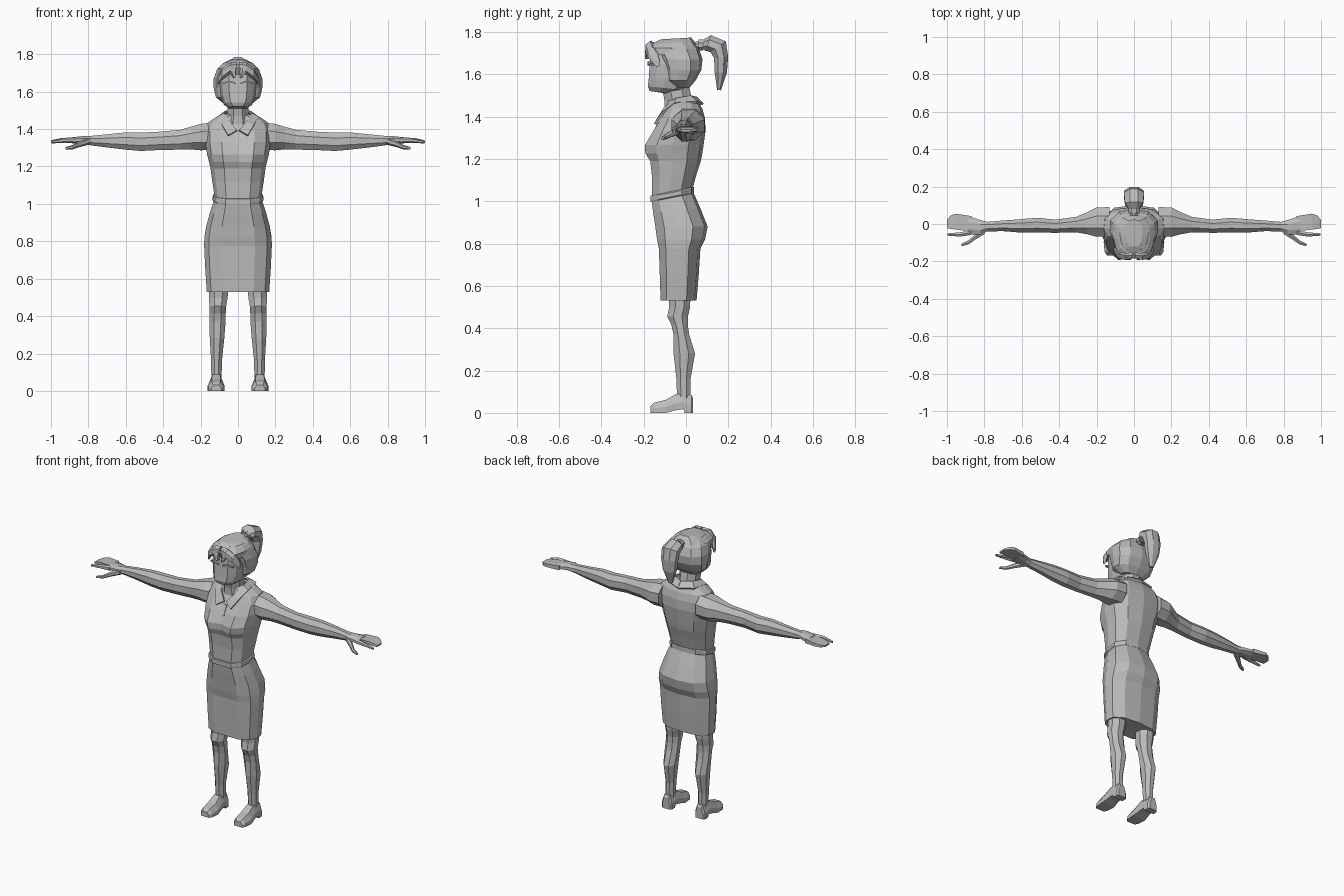
import bpy, bmesh, math
from mathutils import Vector

mat = bpy.data.materials.new("plain grey")
mat.diffuse_color = (0.5, 0.5, 0.5, 1)


def finish(name, bm):
    bmesh.ops.recalc_face_normals(bm, faces=bm.faces)
    me = bpy.data.meshes.new(name)
    bm.to_mesh(me)
    bm.free()
    me.materials.append(mat)
    ob = bpy.data.objects.new(name, me)
    bpy.context.collection.objects.link(ob)
    return ob


def loft(name, rings):
    """Skin a list of closed rings and cap both ends."""
    bm = bmesh.new()
    rows = [[bm.verts.new(p) for p in r] for r in rings]
    n = len(rows[0])
    for a, b in zip(rows, rows[1:]):
        for i in range(n):
            j = (i + 1) % n
            bm.faces.new((a[i], a[j], b[j], b[i]))
    bm.faces.new(rows[0])
    bm.faces.new(rows[-1])
    return finish(name, bm)


def panel_ring(z, w, yf, yb, bust=0, tilt=0):
    """Boxy body section: flat front and back, bevelled to flat sides."""
    d = yb - yf
    half = [(0, yf), (0.5 * w, yf - bust), (0.86 * w, yf + 0.17 * d - bust * 0.5),
            (w, yf + 0.42 * d), (0.97 * w, yf + 0.72 * d), (0.62 * w, yb - 0.06 * d), (0, yb)]
    pts = half + [(-x, y) for x, y in half[-2:0:-1]]
    return [(x, y, z + tilt * y) for x, y in pts]


def oval(c, u, v, ru, rv, n=8):
    """Ring around centre c in the plane of u and v."""
    c, u, v = Vector(c), Vector(u), Vector(v)
    return [c + u * ru * math.cos(t) + v * rv * math.sin(t)
            for t in [(i + 0.5) * math.tau / n for i in range(n)]]


X, Y, Z = (1, 0, 0), (0, 1, 0), (0, 0, 1)

# blouse
loft("blouse", [panel_ring(*r) for r in (
    (1.05, .125, -.160, .030, 0, .2), (1.13, .138, -.160, .052, 0, .1), (1.19, .147, -.165, .070, .004),
    (1.225, .155, -.170, .077, .022), (1.265, .165, -.172, .083, .022), (1.33, .175, -.150, .092, .006),
    (1.39, .175, -.118, .090), (1.435, .160, -.094, .078), (1.465, .115, -.085, .062), (1.48, .070, -.08, .04))])

# waistband
loft("waistband", [panel_ring(z, w, -.168, .038, 0, .2) for z, w in
                   ((1.03, .13), (1.035, .135), (1.055, .135), (1.06, .13))])

# skirt
loft("skirt", [panel_ring(*r) for r in (
    (1.04, .127, -.163, .033, 0, .2), (.96, .150, -.155, .068, 0, .1), (.88, .170, -.145, .102),
    (.82, .180, -.137, .090), (.775, .181, -.128, .068), (.65, .175, -.124, .060), (.53, .167, -.120, .050))])

# neck
loft("neck", [oval((0, y, z), X, Y, r, r * 1.15) for z, y, r in
              ((1.42, -.02, .075), (1.47, -.035, .062), (1.57, -.055, .06))])

# head: jaw, cheeks and forehead
loft("head", [panel_ring(*r) for r in (
    (1.495, .050, -.172, -.085, 0, -.15), (1.525, .078, -.180, -.005, 0, -.1), (1.58, .092, -.176, .03),
    (1.645, .098, -.172, .04), (1.70, .095, -.165, .04), (1.74, .07, -.14, .03))])

# brows
for s in (-1, 1):
    loft("brow", [oval((s * x, y, z), Y, Z, .008, .006, 4) for x, y, z in
                  ((.014, -.176, 1.645), (.045, -.176, 1.655), (.08, -.160, 1.645))])

# hair around the back of the head
loft("back_hair", [panel_ring(*r) for r in (
    (1.535, .075, -.055, .015), (1.57, .118, -.095, .045), (1.62, .130, -.105, .072),
    (1.67, .130, -.125, .078), (1.72, .112, -.150, .062), (1.755, .075, -.135, .035))])

# hair crown
loft("hair_crown", [panel_ring(*r) for r in (
    (1.69, .112, -.165, .068), (1.725, .108, -.185, .058), (1.752, .085, -.165, .04, 0, .06),
    (1.772, .045, -.12, .025, 0, .06))])

# fringe locks sweeping from the parting to the temples
for s in (-1, 1):
    loft("fringe_lock", [oval((s * x, y, z), Y, Z, r, r * 1.2, 6) for x, y, z, r in
                         ((.005, -.165, 1.735, .02), (.045, -.170, 1.725, .026),
                          (.085, -.158, 1.695, .026), (.108, -.135, 1.65, .014))])
    loft("forelock", [oval((s * x, y, z), X, Y, r, .016, 5) for x, y, z, r in
                      ((.03, -.165, 1.75, .02), (.03, -.178, 1.71, .022), (.018, -.178, 1.672, .006))])

# ponytail and tie
pony = ((.045, 1.735, .022, .02, 90), (.075, 1.74, .026, .022, 90), (.105, 1.748, .052, .042, 70),
        (.152, 1.730, .058, .048, 35), (.166, 1.68, .055, .036, 5), (.164, 1.61, .045, .032, -5),
        (.156, 1.525, .015, .010, -5))
loft("ponytail", [oval((0, y, z), X, (0, math.cos(math.radians(a)), math.sin(math.radians(a))), rx, rt)
                  for y, z, rx, rt, a in pony])
loft("hair_tie", [oval((0, y, 1.738), X, Z, .032, .028) for y in (.06, .08)])

# collar, one half per side
inner = ((0, .048, 1.49), (.062, .02, 1.495), (.072, -.05, 1.482), (.045, -.1, 1.44), (.006, -.128, 1.392))
outer = ((0, .08, 1.458), (.092, .05, 1.468), (.108, -.05, 1.462), (.082, -.112, 1.415), (.052, -.146, 1.365))
for s in (-1, 1):
    bm = bmesh.new()
    a, b = [[bm.verts.new((s * x, y, z)) for x, y, z in row] for row in (inner, outer)]
    for i in range(4):
        bm.faces.new((a[i], a[i + 1], b[i + 1], b[i]))
    m = finish("collar", bm).modifiers.new("thickness", "SOLIDIFY")
    m.thickness, m.offset = .012, 0

# button tab below the collar
loft("button_tab", [[(x, y + d, z) for x, z, y in
                     ((-.012, 1.375, -.125), (.012, 1.375, -.125), (.012, 1.315, -.157), (-.012, 1.315, -.157))]
                    for d in (-.006, .01)])

arm = ((.13, .012, 1.362, .080, .075), (.20, .010, 1.357, .080, .072), (.25, .004, 1.352, .060, .062),
       (.31, -.003, 1.343, .042, .054), (.42, -.012, 1.337, .036, .050), (.52, -.006, 1.332, .040, .050),
       (.60, -.010, 1.336, .037, .047), (.70, -.010, 1.337, .029, .036), (.785, -.014, 1.338, .026, .026),
       (.82, -.018, 1.342, .040, .022), (.89, -.006, 1.340, .050, .016))
leg = ((.60, .105, -.03, .058, .058), (.50, .105, -.030, .054, .053), (.455, .108, -.040, .049, .053),
       (.415, .109, -.030, .047, .042), (.37, .110, -.022, .047, .040), (.28, .112, -.008, .042, .055),
       (.16, .115, -.012, .031, .036), (.07, .115, -.010, .030, .035))
shoe = ((-.168, .028, .0, .032), (-.150, .040, .0, .048), (-.095, .045, .0, .062), (-.050, .037, .012, .088),
        (-.012, .035, .018, .092), (-.006, .035, 0, .092), (.025, .034, 0, .085), (.034, .026, 0, .07))
thumb = ((.80, -.035, 1.335, .022), (.85, -.070, 1.318, .017), (.885, -.098, 1.303, .013), (.922, -.112, 1.297, .008))
index = ((.87, -.045, 1.340, .016), (.93, -.056, 1.340, .013), (.998, -.056, 1.330, .007))
# finger plate rows: x, front y, back y, z, half thickness
plate = ((.87, -.040, .042, 1.340, .013), (.95, -.030, .055, 1.341, .010),
         (.98, -.026, .045, 1.337, .008), (1.0, -.022, .022, 1.333, .005))

for s, side in ((-1, "right"), (1, "left")):
    # arm with palm, fingers and thumb
    loft(side + "_arm", [oval((s * x, y, z), Y, Z, ry * 1.06, rz * 1.06) for x, y, z, ry, rz in arm])
    loft(side + "_fingers", [[(s * x, y, zc + h) for y, h in ((a, -t), (b, -t), (b, t), (a, t))]
                             for x, a, b, zc, t in plate])
    loft(side + "_index_finger", [oval((s * x, y, z), Y, Z, r, r, 6) for x, y, z, r in index])
    loft(side + "_thumb", [oval((s * x, y, z), Y, Z, r, r * .9, 6) for x, y, z, r in thumb])
    # leg and shoe
    loft(side + "_leg", [oval((s * x, y, z), X, Y, rx, ry) for z, x, y, rx, ry in leg])
    loft(side + "_shoe", [[(s * .117 + hx * k, y, lo + (hi - lo) * h) for k, h in
                           ((-1, 0), (1, 0), (1, .45), (.55, 1), (-.55, 1), (-1, .45))]
                          for y, hx, lo, hi in shoe])
